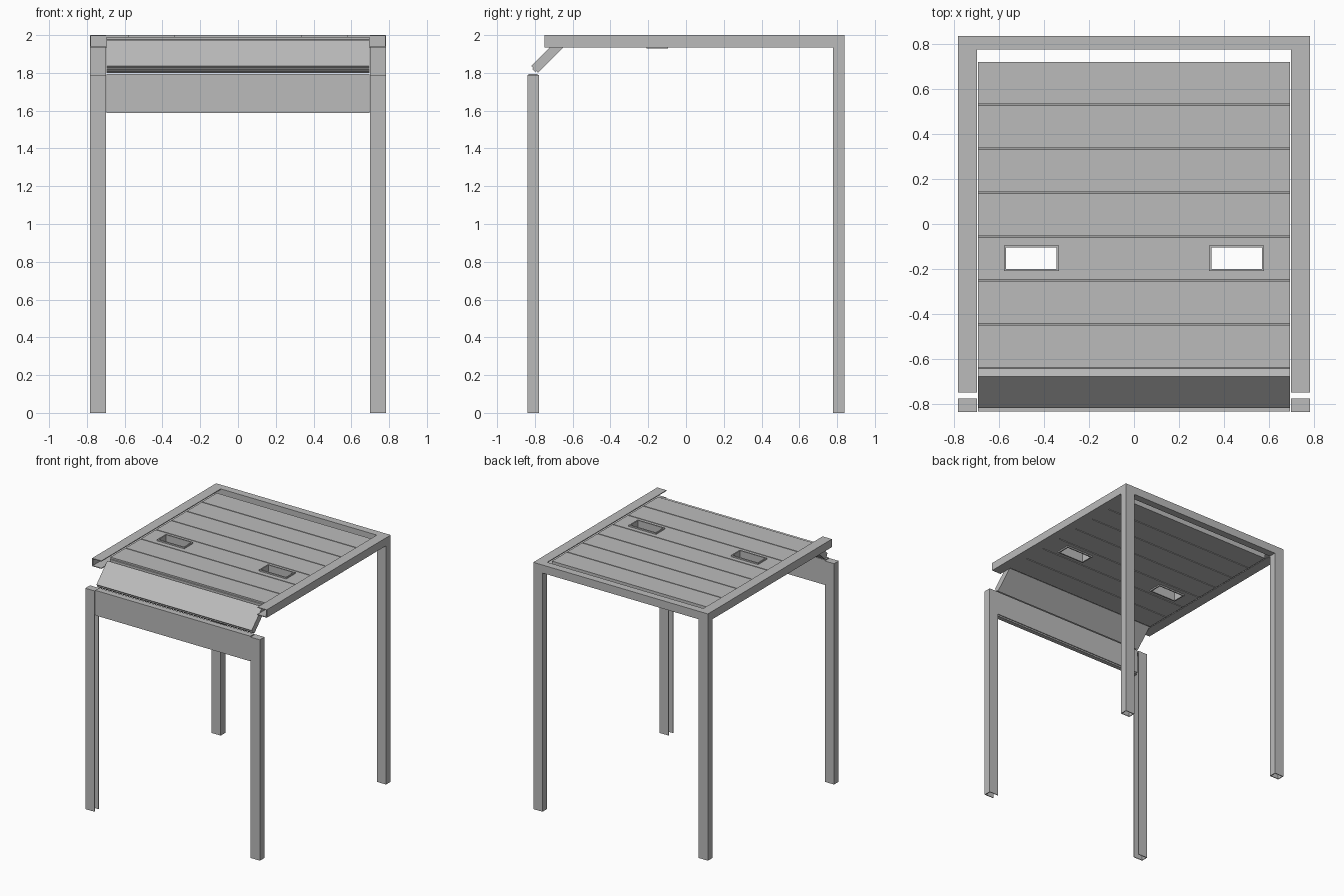
import bpy, bmesh, math
from mathutils import Vector, Matrix

if "Cube" in bpy.data.objects:
    bpy.data.objects.remove(bpy.data.objects["Cube"])

grey = bpy.data.materials.new("warm_grey")
grey.diffuse_color = (0.5, 0.5, 0.5, 1)
grey.use_nodes = True
grey.node_tree.nodes["Principled BSDF"].inputs["Base Color"].default_value = grey.diffuse_color


def finish(name, bm):
    bmesh.ops.remove_doubles(bm, verts=bm.verts, dist=1e-5)
    bmesh.ops.recalc_face_normals(bm, faces=bm.faces)
    mesh = bpy.data.meshes.new(name)
    bm.to_mesh(mesh)
    bm.free()
    mesh.materials.append(grey)
    obj = bpy.data.objects.new(name, mesh)
    bpy.context.collection.objects.link(obj)
    return obj


def extrude(name, profile, place, length):
    """Extrude a closed 2D profile; place(u, v, w) maps it into space."""
    bm = bmesh.new()
    ends = [[bm.verts.new(place(u, v, w)) for u, v in profile] for w in (0, length)]
    n = len(profile)
    for i in range(n):
        j = (i + 1) % n
        bm.faces.new((ends[0][i], ends[0][j], ends[1][j], ends[1][i]))
    for ring in ends:
        bm.faces.new(ring)
    return finish(name, bm)


def box(name, lo, hi):
    prof = [(lo[0], lo[1]), (hi[0], lo[1]), (hi[0], hi[1]), (lo[0], hi[1])]
    return extrude(name, prof, lambda u, v, w: (u, v, lo[2] + w), hi[2] - lo[2])


def frame(name, lo, hi, wall):
    """Rectangular tube standing along z, open at both ends."""
    bm = bmesh.new()
    rings = []
    for inset in (0, wall):
        x0, y0, x1, y1 = lo[0] + inset, lo[1] + inset, hi[0] - inset, hi[1] - inset
        for z in (lo[2], hi[2]):
            rings.append([bm.verts.new((x, y, z)) for x, y in
                          ((x0, y0), (x1, y0), (x1, y1), (x0, y1))])
    for a, b in ((0, 1), (1, 3), (3, 2), (2, 0)):
        for i in range(4):
            j = (i + 1) % 4
            bm.faces.new((rings[a][i], rings[a][j], rings[b][j], rings[b][i]))
    return finish(name, bm)


def channel(width, a, b, t):
    """U profile: u is distance from the inner mouth outwards, v runs a..b."""
    return [(0, a), (width, a), (width, b), (0, b), (0, b - t),
            (width - t, b - t), (width - t, a + t), (0, a + t)]


XI, XO, T = 0.70, 0.783, 0.006
for s, side in ((-1, "left"), (1, "right")):
    # front guide posts, open towards the door and capped on top
    extrude(side + "_front_post", channel(XO - XI, -0.838, -0.778, T),
            lambda u, v, w: (s * (XI + u), v, w), 1.788)
    xs = sorted((s * XI, s * XO))
    box(side + "_post_cap", (xs[0], -0.838, 1.782), (xs[1], -0.778, 1.79))
    # overhead guide rails
    extrude(side + "_rail", channel(XO - XI, 1.935, 2.0, T),
            lambda u, v, w: (s * (XI + u), -0.75 + w, v), 1.53)
    # rear support posts
    frame(side + "_rear_post", (xs[0], 0.778, 0), (xs[1], 0.838, 1.935), T)
# rear cross beam
box("rear_beam", (-XO, 0.778, 1.935), (XO, 0.838, 2.0))

# door sections with a tongue that bridges the joint to the next section
W, THICK, PITCH, GAP = 0.696, 0.05, 0.1955, 0.007


def section(name, start, angle, x0=-W, x1=W, a=0.0, b=PITCH - GAP, tongue=True):
    prof = [(a, 0), (b, 0), (b, THICK), (a, THICK)]
    if tongue:
        prof = prof[:3] + [(a, THICK), (a, THICK - 0.013), (a - GAP, THICK - 0.015),
                           (a - GAP, 0.015), (a, 0.013)]
    c, d = math.cos(angle), math.sin(angle)
    return extrude(name, prof, lambda u, v, w: (x0 + w, start[0] + u * c - v * d,
                                                start[1] + u * d + v * c), x1 - x0)


Y0, Z0 = -0.639, 1.939
WX0, WX1, WY0, WY1 = 0.345, 0.57, -0.20, -0.105
for i in range(7):
    y = Y0 + i * PITCH
    if i != 2:
        section("door_section_%d" % (i + 1), (y, Z0), 0)
        continue
    # window section, built around two openings
    end = PITCH - GAP
    section("window_section_front", (y, Z0), 0, b=WY0 - y)
    section("window_section_rear", (y, Z0), 0, a=WY1 - y, tongue=False)
    for k, (p, q) in enumerate(((-W, -WX1), (-WX0, WX0), (WX1, W))):
        section("window_section_infill_%d" % (k + 1), (y, Z0), 0, p, q,
                WY0 - y, WY1 - y, False)

# window frames
for s, side in ((-1, "left"), (1, "right")):
    xs = sorted((s * 0.335, s * 0.58))
    frame(side + "_window_frame", (xs[0], -0.21, 1.928), (xs[1], -0.095, 2.0), 0.01)

# tilted section in the bend and upright section below it
section("tilted_section", (-0.784, 1.80), math.radians(45), b=0.198)
section("upright_section", (-0.785, 1.60), math.radians(90), b=0.195, tongue=False)
# rubber seal under the lowest section
box("bottom_seal", (-W, -0.828, 1.588), (W, -0.792, 1.60))
